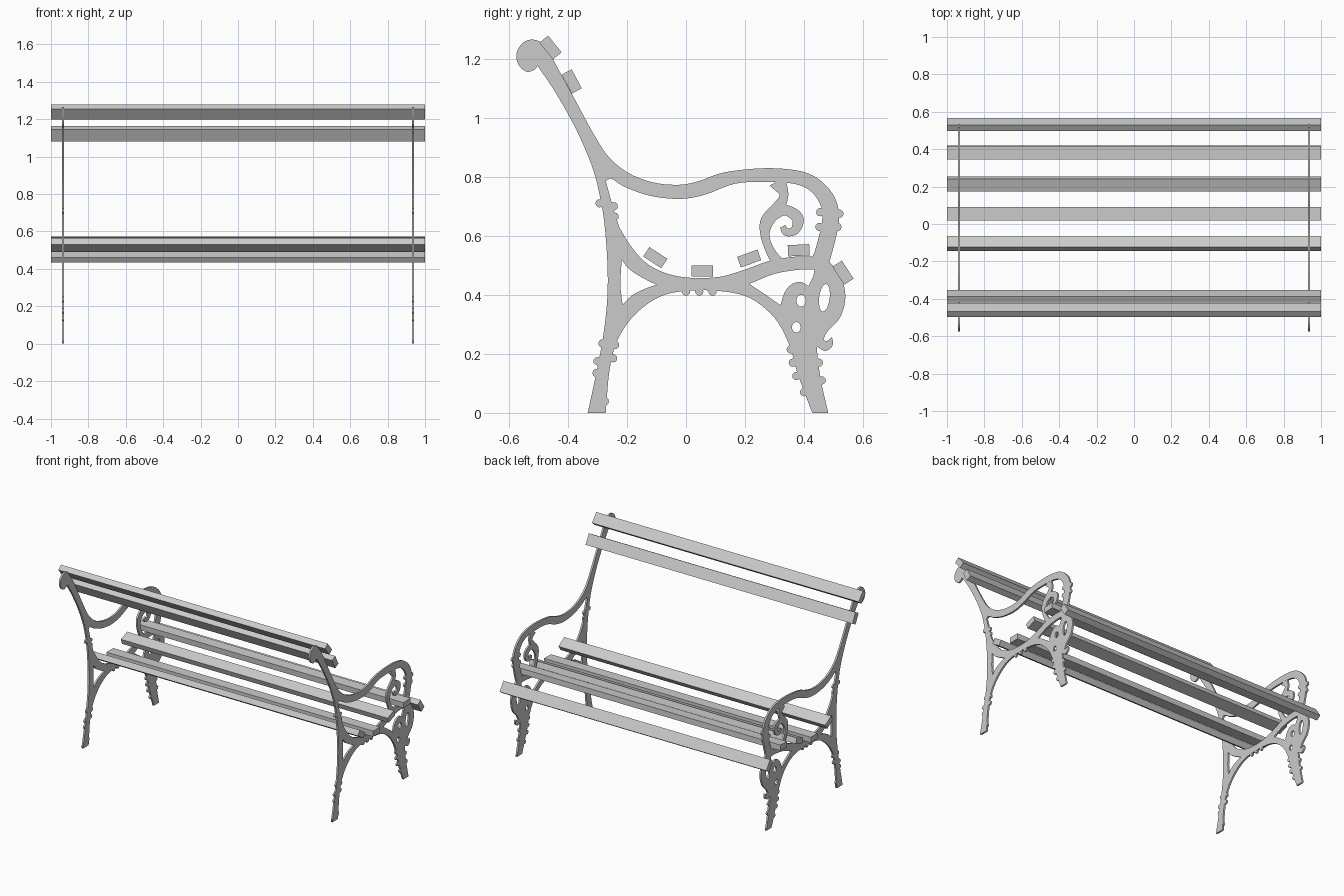
import bpy
import math
from mathutils import Vector

if "Cube" in bpy.data.objects:
    bpy.data.objects.remove(bpy.data.objects["Cube"], do_unlink=True)

FRAME_X = 0.935
THICK = 0.012

grey = bpy.data.materials.new("plain grey")
grey.use_nodes = True
GREY = (0.6, 0.6, 0.6, 1)
grey.diffuse_color = GREY
grey.node_tree.nodes["Principled BSDF"].inputs["Base Color"].default_value = GREY


def smooth(points, steps=5):
    """Catmull-Rom path through the points, with free ends."""
    pts = [Vector(p) for p in points]
    pts = [2 * pts[0] - pts[1]] + pts + [2 * pts[-1] - pts[-2]]
    path = []
    for a, b, c, d in zip(pts, pts[1:], pts[2:], pts[3:]):
        for i in range(steps):
            t = i / steps
            path.append(0.5 * (2 * b + (c - a) * t + (2 * a - 5 * b + 4 * c - d) * t ** 2
                               + (3 * b - a - 3 * c + d) * t ** 3))
    return path + [pts[-2]]


def outline(*runs):
    """Closed loop of smooth runs that meet at sharp corners."""
    loop = []
    for run in runs:
        for p in smooth(run):
            if not loop or (p - loop[-1]).length > 0.001:
                loop.append(p)
    if (loop[0] - loop[-1]).length < 0.001:
        loop.pop()
    return loop


def ellipse(y, z, ry, rz, lean=0.0, sides=16):
    loop = []
    for i in range(sides):
        a = math.tau * i / sides
        u, v = ry * math.cos(a), rz * math.sin(a)
        loop.append(Vector((y + u + lean * v, z + v)))
    return loop


def ribbon(points):
    """Band around a centre line of (y, z, width) points."""
    path = smooth(points)
    left, right = [], []
    for i, p in enumerate(path):
        along = (path[min(i + 1, len(path) - 1)] - path[max(i - 1, 0)]).xy.normalized()
        side = Vector((-along.y, along.x)) * p.z / 2
        left.append(p.xy + side)
        right.append(p.xy - side)
    return left + right[::-1]


def plate(name, loops, x, thick):
    """Flat casting in the side plane; inner loops become holes."""
    curve = bpy.data.curves.new(name, "CURVE")
    curve.dimensions = "2D"
    curve.fill_mode = "BOTH"
    curve.extrude = thick / 2
    for loop in loops:
        spline = curve.splines.new("POLY")
        spline.points.add(len(loop) - 1)
        for point, p in zip(spline.points, loop):
            point.co = (p.x, p.y, 0, 1)
        spline.use_cyclic_u = True
    curve.materials.append(grey)
    obj = bpy.data.objects.new(name, curve)
    obj.location.x = x
    obj.rotation_euler = (math.pi / 2, 0, math.pi / 2)
    bpy.context.collection.objects.link(obj)
    bpy.ops.object.select_all(action="DESELECT")
    obj.select_set(True)
    bpy.context.view_layer.objects.active = obj
    bpy.ops.object.convert(target="MESH")


# Outer contour of the cast side frame
rear_edge = [(-.333, 0), (-.303, .14), (-.28, .264), (-.267, .383), (-.266, .5), (-.276, .637),
             (-.293, .74), (-.32, .84), (-.377, .97), (-.445, 1.09), (-.503, 1.176)]
top_scroll = [(-.503, 1.176), (-.513, 1.163), (-.54, 1.156), (-.568, 1.18), (-.574, 1.22),
              (-.55, 1.256), (-.513, 1.264), (-.475, 1.24), (-.428, 1.156), (-.37, 1.05)]
arm_top = [(-.37, 1.05), (-.31, .94), (-.259, .864), (-.19, .81), (-.107, .78), (-.022, .773),
           (.046, .786), (.13, .815), (.266, .829), (.384, .82), (.452, .79), (.503, .732),
           (.519, .66), (.506, .586), (.486, .512)]
front_bulge = [(.486, .512), (.525, .46), (.54, .393), (.523, .325), (.479, .275), (.465, .247)]
front_curl = [(.465, .247), (.478, .243), (.494, .255), (.496, .227), (.472, .21), (.443, .225)]
front_leg = [(.443, .225), (.447, .18), (.459, .1), (.482, 0)]
under_arch = [(.428, 0), (.401, .07), (.374, .146), (.35, .23), (.3, .322), (.215, .39),
              (.113, .413), (0, .413), (-.09, .393), (-.174, .332), (-.232, .247),
              (-.259, .146), (-.272, 0)]

# Openings in the side frame
arm_opening = outline(
    [(-.272, .786), (-.252, .793), (-.208, .766), (-.124, .736), (-.022, .725), (.063, .739),
     (.164, .776), (.266, .783), (.367, .776), (.425, .749), (.459, .695), (.459, .637),
     (.438, .553), (.428, .529)],
    [(.428, .529), (.367, .529), (.283, .515), (.198, .485), (.113, .461), (.012, .458),
     (-.073, .475), (-.14, .512), (-.19, .57), (-.225, .627)],
    [(-.225, .627), (-.245, .688), (-.259, .739), (-.272, .786)])
rear_opening = outline(
    [(-.218, .519), (-.19, .485), (-.14, .454), (-.1, .434)],
    [(-.1, .434), (-.14, .42), (-.184, .397), (-.215, .366)],
    [(-.215, .366), (-.222, .434), (-.218, .519)])
front_opening = outline(
    [(.215, .437), (.3, .471), (.384, .485), (.435, .485)],
    [(.435, .485), (.43, .46), (.415, .43)],
    [(.415, .43), (.39, .443), (.36, .437), (.335, .41), (.32, .365)],
    [(.32, .365), (.27, .4), (.215, .437)])
frame_loops = [
    outline(rear_edge, top_scroll, arm_top, front_bulge, front_curl, front_leg, under_arch),
    arm_opening, rear_opening, front_opening,
    ellipse(.469, .39, .018, .047, 0.1),
    ellipse(.39, .38, .016, .02),
    ellipse(.374, .29, .015, .018)]

# Scrollwork under the armrest
scroll_stem = ribbon([(.31, .785, .06), (.332, .74, .03), (.315, .7, .04), (.275, .65, .045),
                      (.268, .6, .03), (.285, .55, .03), (.31, .51, .04)])
scroll_curl = ribbon([(.285, .665, .04), (.335, .687, .035), (.378, .66, .04),
                      (.37, .62, .03), (.34, .612, .025), (.328, .632, .02)])

# Little round knobs along the casting
KNOBS = [(-.293, .71), (-.245, .7), (-.242, .665), (-.283, .235), (-.24, .23), (-.247, .185),
         (-.3, .175), (-.303, .135), (-.275, .04), (.52, .675), (.513, .63), (.355, .215),
         (.362, .17), (.374, .125), (.4, .07), (.45, .17), (.46, .11),
         (0, .411), (.045, .411), (.09, .411), (.455, .68), (.452, .63)]
knob_loops = [ellipse(y, z, .014, .014, sides=12) for y, z in KNOBS]

for side, x in (("left", FRAME_X), ("right", -FRAME_X)):
    plate(side + "_frame", frame_loops, x, THICK)
    plate(side + "_scroll_stem", [scroll_stem], x, THICK * 0.98)
    plate(side + "_scroll_curl", [scroll_curl], x, THICK * 0.96)
    plate(side + "_knobs", knob_loops, x, THICK * 0.94)

# Slats: centre y, centre z and tilt in degrees
SLATS = {
    "top_back_slat": (-.459, 1.238, -51),
    "lower_back_slat": (-.387, 1.123, -62),
    "rear_seat_slat": (-.104, .526, -33),
    "low_seat_slat": (.055, .481, 0),
    "middle_seat_slat": (.214, .523, 20),
    "high_seat_slat": (.382, .551, 3),
    "front_edge_slat": (.532, .475, -57),
}
for name, (y, z, tilt) in SLATS.items():
    bpy.ops.mesh.primitive_cube_add(size=1, location=(0, y, z),
                                    rotation=(math.radians(tilt), 0, 0))
    slat = bpy.context.object
    slat.name = name
    slat.scale = (2, .073, .038)
    slat.data.materials.append(grey)
